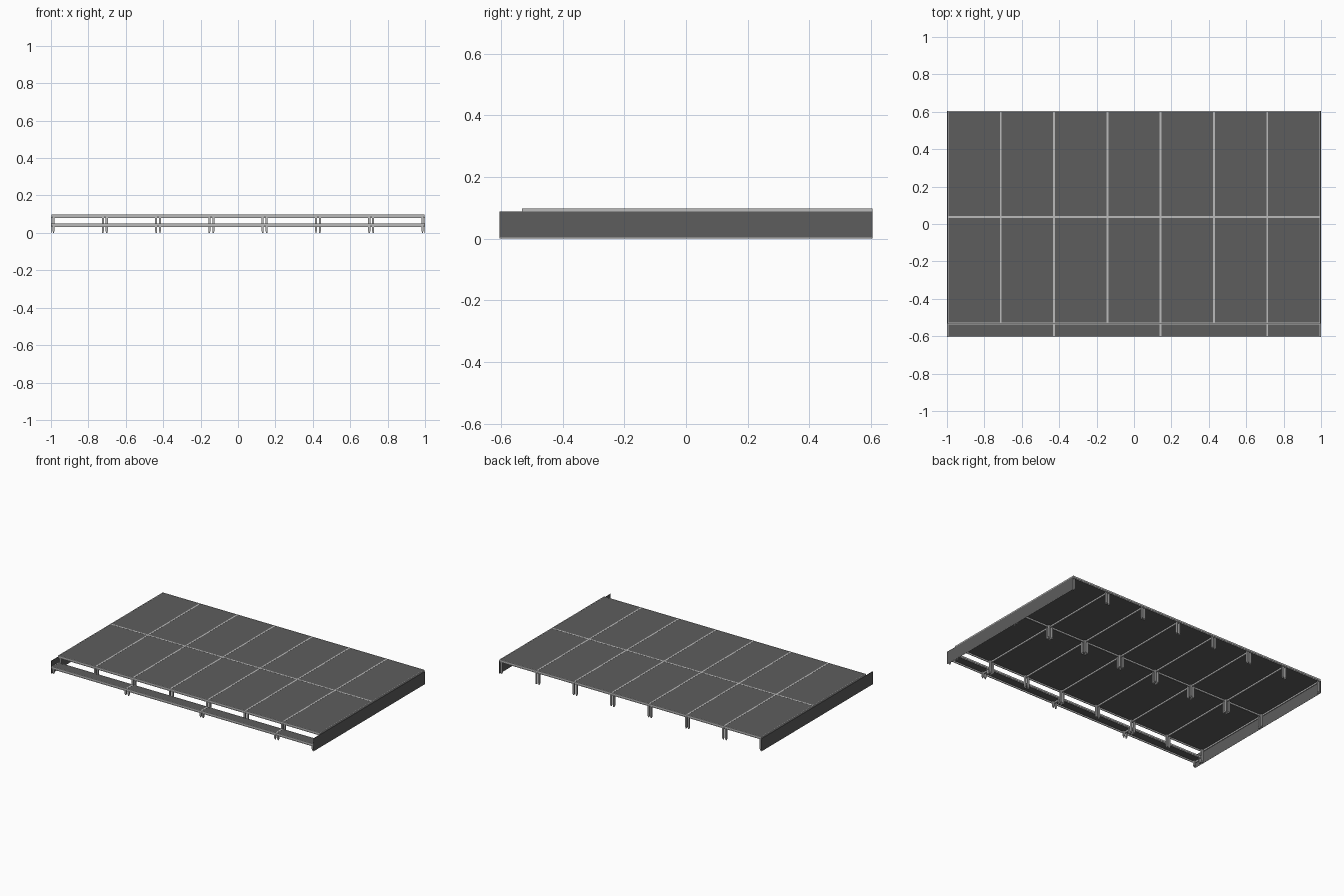
import bpy
import bmesh

old = bpy.data.objects.get("Cube")
if old:
    bpy.data.objects.remove(old, do_unlink=True)


def make_material(name, value):
    mat = bpy.data.materials.new(name)
    mat.use_nodes = True
    colour = (value, value, value, 1)
    mat.diffuse_color = colour
    mat.node_tree.nodes["Principled BSDF"].inputs["Base Color"].default_value = colour
    return mat


DARK = make_material("dark grey board", 0.11)
METAL = make_material("light grey metal", 0.5)


def add_box(bm, x0, x1, y0, y1, z0, z1):
    verts = bmesh.ops.create_cube(bm, size=1)["verts"]
    for v in verts:
        v.co.x = x1 if v.co.x > 0 else x0
        v.co.y = y1 if v.co.y > 0 else y0
        v.co.z = z1 if v.co.z > 0 else z0


def add_ring(bm, x0, x1, y0, y1, z0, z1, inset, t):
    """Rectangular ring of four bars, set in from the outline."""
    x0, x1, y0, y1 = x0 + inset, x1 - inset, y0 + inset, y1 - inset
    add_box(bm, x0, x1, y0, y0 + t, z0, z1)
    add_box(bm, x0, x1, y1 - t, y1, z0, z1)
    add_box(bm, x0, x0 + t, y0 + t, y1 - t, z0, z1)
    add_box(bm, x1 - t, x1, y0 + t, y1 - t, z0, z1)


def finish(bm, name, mat):
    mesh = bpy.data.meshes.new(name)
    bm.to_mesh(mesh)
    bm.free()
    mesh.materials.append(mat)
    obj = bpy.data.objects.new(name, mesh)
    bpy.context.collection.objects.link(obj)
    return obj


LIP = 0.005      # visible metal edge round each board
LEG = 0.011      # side of a square leg
RAIL = 0.018     # frame depth


def platform(name, x0, x1, y0, y1, top):
    # Board, flush inside the frame
    bm = bmesh.new()
    add_box(bm, x0 + LIP, x1 - LIP, y0 + LIP, y1 - LIP, top - 0.008, top - 0.0005)
    finish(bm, name + "_board", DARK)

    # Channel frame: top rail, recessed web, bottom flange
    bm = bmesh.new()
    low = top - RAIL
    add_ring(bm, x0, x1, y0, y1, low + 0.007, top, 0, LIP)
    add_ring(bm, x0, x1, y0, y1, low + 0.003, low + 0.007, 0.002, 0.003)
    add_ring(bm, x0, x1, y0, y1, low, low + 0.003, 0, LIP)
    finish(bm, name + "_frame", METAL)

    # Square corner legs with narrower feet
    bm = bmesh.new()
    for x in (x0 + LIP, x1 - LIP - LEG):
        for y in (y0 + LIP, y1 - LIP - LEG):
            add_box(bm, x, x + LEG, y, y + LEG, 0.008, top - 0.008)
            add_box(bm, x + 0.002, x + LEG - 0.002, y + 0.002, y + LEG - 0.002, 0, 0.008)
    finish(bm, name + "_legs", METAL)


SIDE = 0.997
FRONT, STEP_BACK, MIDDLE, BACK = -0.605, -0.532, 0.037, 0.605

# Main deck: seven columns in two rows
columns = [-SIDE + 2 * SIDE * i / 7 for i in range(8)]
for row, (y0, y1) in enumerate(((STEP_BACK, MIDDLE), (MIDDLE, BACK))):
    for col in range(7):
        platform(f"deck_{row}_{col}", columns[col], columns[col + 1], y0, y1, 0.098)

# Lower front step: three double-width platforms and a single one
for start in range(0, 7, 2):
    end = min(start + 2, 7)
    platform(f"step_{start}", columns[start], columns[end], FRONT, STEP_BACK, 0.05)

# Side skirts with a thin metal bottom edge
for name, sign in (("right", -1), ("left", 1)):
    x0, x1 = sorted((sign * SIDE, sign))
    bm = bmesh.new()
    add_box(bm, x0, x1, FRONT, BACK, 0.003, 0.088)
    finish(bm, name + "_skirt", DARK)
    bm = bmesh.new()
    add_box(bm, x0, x1, FRONT, BACK, 0, 0.003)
    finish(bm, name + "_skirt_edge", METAL)
